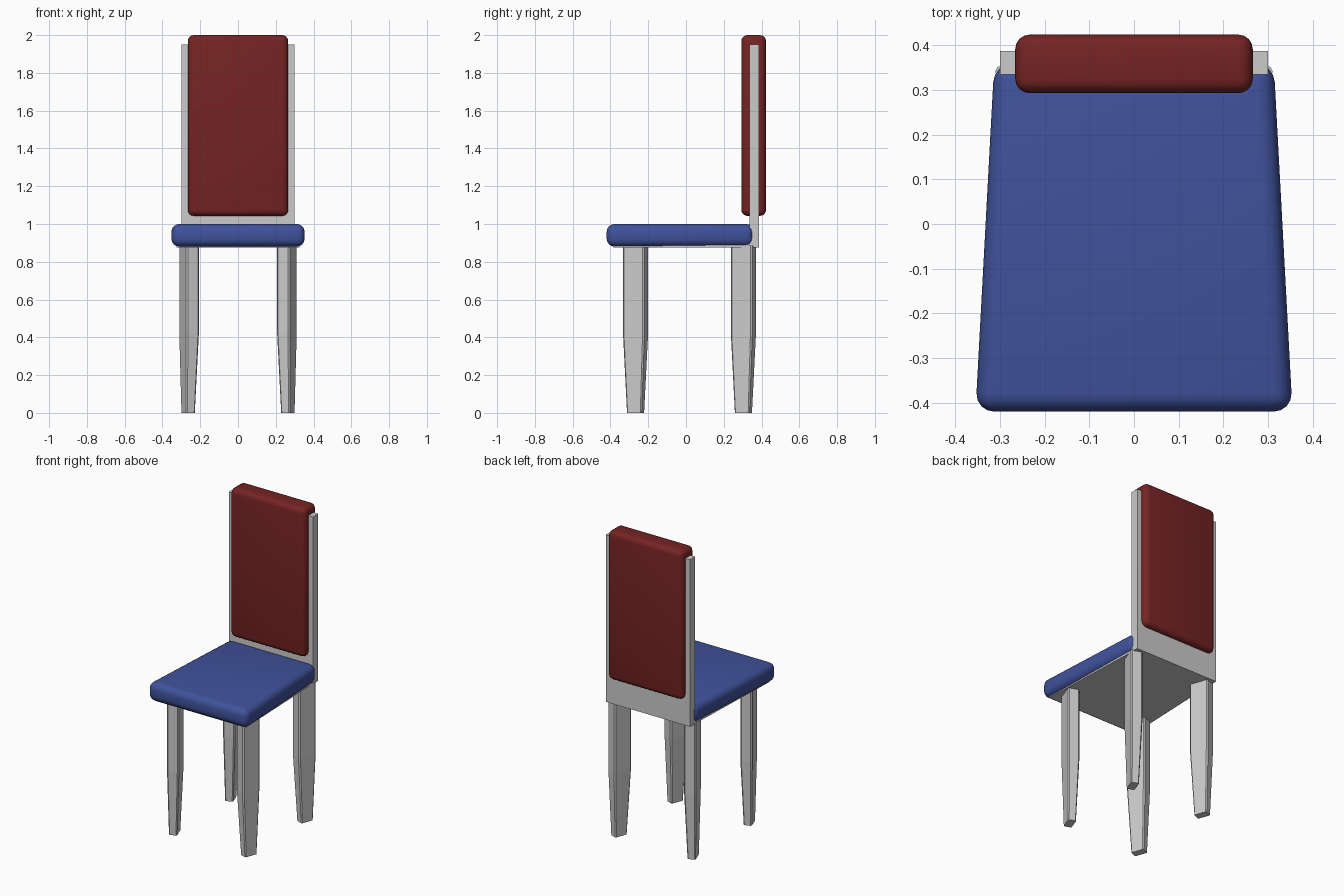
import bpy, bmesh, math
from mathutils import Matrix, Vector

if "Cube" in bpy.data.objects:
    bpy.data.objects.remove(bpy.data.objects["Cube"])


def material(name, rgb):
    m = bpy.data.materials.new(name)
    m.diffuse_color = (*rgb, 1.0)
    m.use_nodes = True
    m.node_tree.nodes["Principled BSDF"].inputs["Base Color"].default_value = m.diffuse_color
    return m


GREY = material("light grey", (0.6, 0.6, 0.6))
BLUE = material("blue cushion", (0.05, 0.085, 0.33))
RED = material("dark red cushion", (0.18, 0.017, 0.017))


def loft(name, rings, mat, bevel=0.0, segments=1, smooth=False):
    """Skin a stack of matching counter-clockwise rings and cap both ends."""
    bm = bmesh.new()
    loops = [[bm.verts.new(p) for p in ring] for ring in rings]
    n = len(rings[0])
    for a, b in zip(loops, loops[1:]):
        for i in range(n):
            j = (i + 1) % n
            bm.faces.new((a[i], a[j], b[j], b[i]))
    bm.faces.new(loops[0][::-1])
    bm.faces.new(loops[-1])
    bmesh.ops.recalc_face_normals(bm, faces=bm.faces)
    if bevel:
        bmesh.ops.bevel(bm, geom=bm.edges[:], offset=bevel, segments=segments,
                        profile=0.5, affect='EDGES')
    me = bpy.data.meshes.new(name)
    bm.to_mesh(me)
    bm.free()
    me.materials.append(mat)
    ob = bpy.data.objects.new(name, me)
    bpy.context.collection.objects.link(ob)
    for p in me.polygons:
        p.use_smooth = smooth
    return ob


def slab(name, front_w, back_w, y0, y1, z0, z1, mat, **kw):
    """Trapezoid block; widths are half-widths at y0 and y1."""
    plan = [(-front_w, y0), (front_w, y0), (back_w, y1), (-back_w, y1)]
    return loft(name, [[(x, y, z) for x, y in plan] for z in (z0, z1)], mat, **kw)


# Seat cushion with rounded edges, and the board under it
slab("seat", 0.355, 0.313, -0.42, 0.36, 0.88, 1.0, BLUE,
     bevel=0.042, segments=4, smooth=True)
slab("seat_board", 0.325, 0.298, -0.385, 0.36, 0.876, 0.9, GREY)

# Back panel and padded backrest
slab("back_panel", 0.30, 0.30, 0.335, 0.387, 0.876, 1.95, GREY)
slab("backrest", 0.266, 0.266, 0.293, 0.424, 1.043, 2.0, RED,
     bevel=0.032, segments=4, smooth=True)


# Chamfered, turned legs that taper below z = 0.42
def leg(name, side, y):
    length, width, c = 0.121, 0.072, 0.008
    hx, hy = width / 2, length / 2
    section = [(-hx + c, -hy), (hx - c, -hy), (hx, -hy + c), (hx, hy - c),
               (hx - c, hy), (-hx + c, hy), (-hx, hy - c), (-hx, -hy + c)]
    turn = Matrix.Rotation(math.radians(-20 * side), 3, 'Z')
    rings = []
    for z, scale, cx in ((0.0, 0.68, 0.264), (0.42, 1.0, 0.259), (0.885, 1.0, 0.259)):
        ring = []
        for px, py in section:
            p = turn @ Vector((px * scale, py * scale, 0))
            ring.append((side * cx + p.x, y + p.y, z))
        rings.append(ring)
    loft(name, rings, GREY)


for side, label in ((-1, "left"), (1, "right")):
    leg("front_leg_" + label, side, -0.267)
    leg("back_leg_" + label, side, 0.304)
